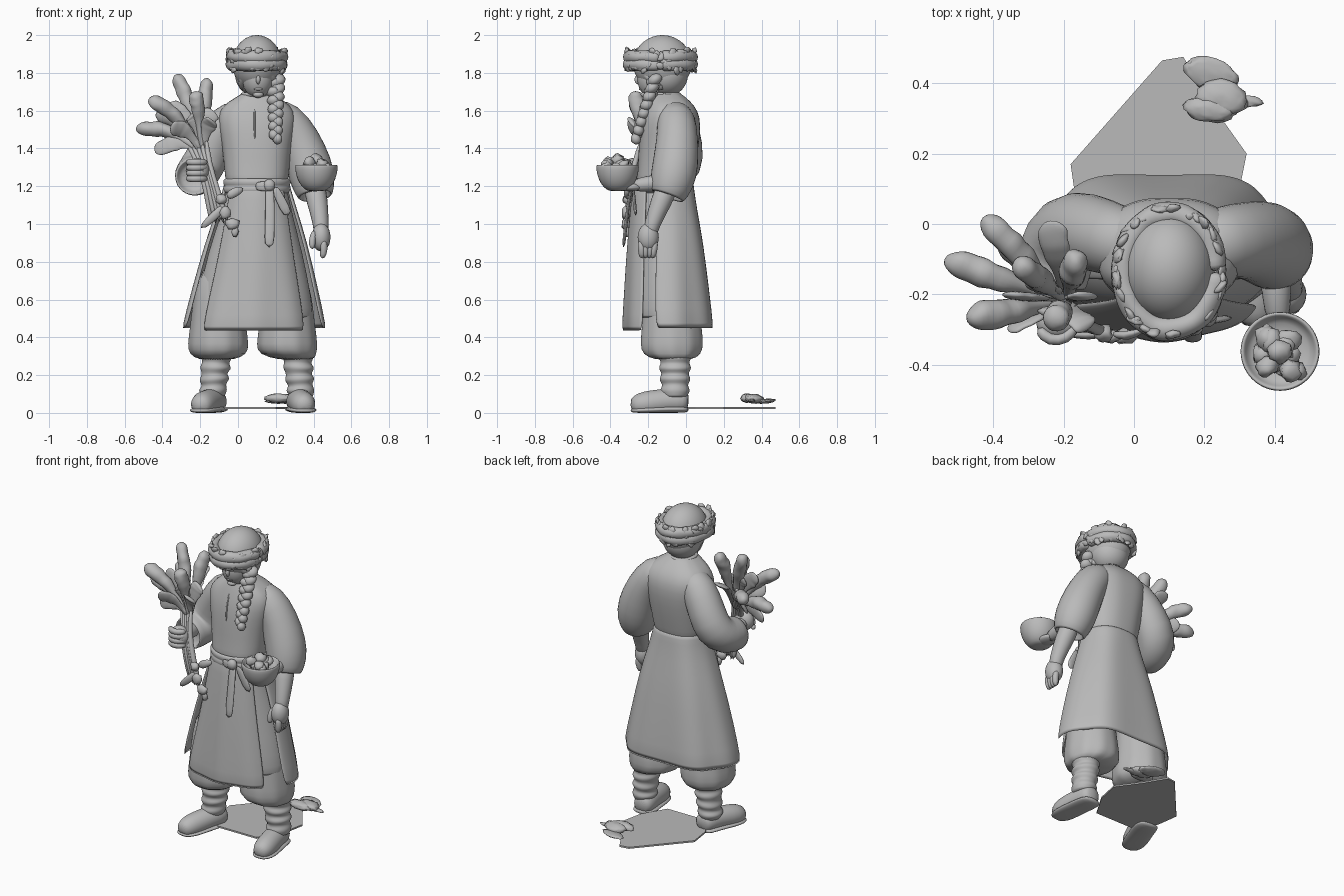
import bpy, bmesh, math, random
from mathutils import Vector, Matrix

random.seed(4)
V = Vector
clay = bpy.data.materials.new("clay_grey")
clay.diffuse_color = (0.49, 0.49, 0.49, 1)


def finish(name, bm, sub=0, thick=0.0):
    for v in bm.verts:
        v.co.z = max(0.0, v.co.z)
    bmesh.ops.recalc_face_normals(bm, faces=bm.faces)
    for f in bm.faces:
        f.smooth = True
    me = bpy.data.meshes.new(name)
    bm.to_mesh(me)
    bm.free()
    me.materials.append(clay)
    ob = bpy.data.objects.new(name, me)
    bpy.context.collection.objects.link(ob)
    if thick:
        m = ob.modifiers.new("thickness", 'SOLIDIFY')
        m.thickness, m.offset = thick, 0
    if sub:
        ob.modifiers.new("smooth", 'SUBSURF').levels = sub
        ob.modifiers["smooth"].render_levels = sub
    return ob


def skin(bm, rings, closed=True, caps=True):
    rows = [[bm.verts.new(p) for p in r] for r in rings]
    n = len(rows[0])
    for a, b in zip(rows, rows[1:]):
        for i in range(n if closed else n - 1):
            j = (i + 1) % n
            bm.faces.new((a[i], a[j], b[j], b[i]))
    if caps and closed:
        bm.faces.new(rows[0])
        bm.faces.new(rows[-1])


def loft(name, rings, n=28, arc=None, fold=0.0, k=7, sub=1, thick=0.0, caps=True, square=1.0):
    """Stacked ellipses (cx, cy, z, rx, ry), optionally only an arc, with folds growing along the stack."""
    bm = bmesh.new()
    out = []
    for q, (cx, cy, z, rx, ry) in enumerate(rings):
        row = []
        for i in range(n):
            a = 2 * math.pi * i / n if arc is None else math.radians(arc[0] + (arc[1] - arc[0]) * i / (n - 1))
            s = 1 + fold * math.cos(k * (a - math.pi / 2) + math.pi) * q / len(rings)
            c, d = (math.copysign(abs(t) ** square, t) for t in (math.cos(a), math.sin(a)))
            row.append((cx + rx * s * c, cy + ry * s * d, z))
        out.append(row)
    skin(bm, out, arc is None, caps)
    return finish(name, bm, sub, thick)


def add_tube(bm, pts, n=10, flat=1.0, hollow=False, rough=0.0):
    """Sweep along (x, y, z, radius) points."""
    P = [V(p[:3]) for p in pts]
    u, out = None, []
    for i, p in enumerate(P):
        t = (P[min(i + 1, len(P) - 1)] - P[max(i - 1, 0)]).normalized()
        if u is None:
            u = t.cross(V((0, 1, 0)) if abs(t.y) < 0.8 else V((0, 0, 1)))
        u = (u - t * u.dot(t)).normalized()
        w = t.cross(u)

        def ring(c, r):
            return [c + (u * math.cos(a) + w * flat * math.sin(a)) * r * (1 + random.uniform(-rough, rough))
                    for a in (2 * math.pi * j / n for j in range(n))]
        out.append(ring(p, pts[i][3]))
    if hollow:
        out += [ring(P[-1], pts[-1][3] * 0.85), ring(P[-1] - t * 0.06, pts[-1][3] * 0.8)]
    skin(bm, out)


def tubes(name, paths, sub=1, **kw):
    bm = bmesh.new()
    for p in paths:
        add_tube(bm, p, **kw)
    return finish(name, bm, sub)


def blobs(name, items, rough=0.0, seg=2):
    """Ellipsoids given as (centre, radii) or (centre, radii, z turn, x turn)."""
    bm = bmesh.new()
    for it in items:
        c, r = it[:2]
        rot = Matrix.Rotation(it[2], 4, 'Z') @ Matrix.Rotation(it[3], 4, 'X') if len(it) > 2 else Matrix()
        m = Matrix.Translation(c) @ rot @ Matrix.Diagonal((*r, 1))
        for v in bmesh.ops.create_icosphere(bm, subdivisions=seg, radius=1, matrix=m)["verts"]:
            v.co = V(c) + (v.co - V(c)) * (1 + random.uniform(-rough, rough))
    return finish(name, bm)


# head, face and hair
blobs("hair_cap", [((.1, -.125, 1.85), (.13, .155, .15)), ((.1, -.105, 1.79), (.115, .115, .115))], seg=4)
blobs("face", [((.105, -.17, 1.77), (.082, .088, .105))], seg=4)
blobs("face_features", [((.107, -.255, 1.765), (.012, .018, .026)), ((.107, -.238, 1.715), (.024, .012, .008)),
                        ((.107, -.215, 1.685), (.03, .026, .018))])
tubes("parted_hair", [[(.105, -.25, 1.83, .018), (.105 + s * .05, -.232, 1.81, .022),
                       (.105 + s * .085, -.18, 1.765, .026), (.105 + s * .08, -.12, 1.71, .02)] for s in (-1, 1)])
loft("neck", [(.1, -.12, 1.63, .07, .075), (.1, -.125, 1.74, .068, .072)], 16)

# plaited hair over the shoulder, alternating lumps around a core
blobs("braid", [((.2 + .01 * (-1) ** i, -.165 - .0072 * i, 1.765 - .0225 * i),
                 (.043 - .0012 * i, .042 - .0011 * i, .03), 0, .5 * (-1) ** i) for i in range(15)], rough=.04)

# wreath of leaves
ring = [2 * math.pi * i / 30 for i in range(31)]
tubes("wreath_band", [[(.1 + .132 * math.cos(a), -.135 + .165 * math.sin(a), z, .038) for a in ring]
                      for z in (1.845, 1.885)], n=8, rough=.15)
leaves = []
for i in range(100):
    a = i * 2 * math.pi / 50
    leaves.append(((.1 + .15 * math.cos(a), -.135 + .18 * math.sin(a), 1.865 + random.uniform(-.048, .052)),
                   (random.uniform(.018, .03), .011, random.uniform(.016, .03)),
                   a + math.pi / 2 + random.uniform(-.5, .5), random.uniform(-.5, .5)))
blobs("wreath_leaves", leaves, rough=.2)

# blouse
loft("blouse", [(.1, -.12, 1.17, .15, .14), (.1, -.115, 1.235, .168, .148), (.1, -.105, 1.29, .172, .15),
                (.1, -.09, 1.42, .185, .16), (.1, -.08, 1.53, .21, .16), (.1, -.078, 1.6, .205, .142),
                (.1, -.09, 1.65, .15, .115), (.1, -.105, 1.685, .085, .085), (.1, -.115, 1.7, .072, .076)],
     36, fold=.012, k=11, square=.82)
tubes("collar", [[(.1 + .076 * math.cos(a), -.115 + .08 * math.sin(a), 1.685, .013) for a in ring]], n=6)
tubes("placket_cords", [[(.09, -.2, 1.64, .006), (.085, -.238, 1.55, .006), (.09, -.248, 1.44, .005)]], n=6)

# wide sleeves
tubes("sleeve_left", [[(.17, -.07, 1.585, .09), (.255, -.05, 1.555, .105), (.325, -.045, 1.45, .112),
                       (.378, -.055, 1.31, .126), (.4, -.075, 1.215, .12), (.41, -.1, 1.145, .095)]],
      n=16, hollow=True)
tubes("sleeve_right", [[(.03, -.07, 1.585, .09), (-.06, -.045, 1.545, .105), (-.13, -.02, 1.42, .112),
                        (-.185, -.015, 1.31, .118), (-.225, -.08, 1.255, .115), (-.235, -.18, 1.25, .104)]],
      n=16, hollow=True)

# forearms and hands
tubes("forearms", [[(.4, -.09, 1.22, .065), (.42, -.13, 1.12, .06), (.44, -.18, 1.0, .043), (.44, -.195, .93, .042)],
                   [(-.225, -.1, 1.26, .052), (-.225, -.2, 1.27, .044), (-.22, -.28, 1.28, .042)],
                   [(.4, -.1, 1.22, .052), (.405, -.2, 1.215, .044), (.41, -.29, 1.2, .035)]])
blobs("hanging_palm", [((.44, -.2, .93), (.05, .056, .075))], seg=3)
tubes("hanging_fingers", [[(.45, -.165 - .024 * i, .92, .021), (.458, -.17 - .022 * i, .865, .022),
                           (.445, -.178 - .018 * i, .815, .016)] for i in range(4)]
      + [[(.41, -.22, .97, .02), (.39, -.235, .91, .021), (.395, -.24, .865, .015)]], n=8)
blobs("gripping_palm", [((-.215, -.285, 1.285), (.062, .05, .064))], seg=3)
tubes("gripping_fingers", [[(-.275, -.295, 1.24 + .029 * i, .018), (-.24, -.335, 1.24 + .029 * i, .02),
                            (-.19, -.325, 1.24 + .029 * i, .02), (-.165, -.29, 1.24 + .029 * i, .016)]
                           for i in range(4)], n=8)
blobs("bowl_palm", [((.41, -.3, 1.195), (.05, .065, .022))], seg=3)

# bowl heaped with food
B = (.415, -.362)
loft("bowl", [(*B, z, r, r) for z, r in ((1.174, .035), (1.18, .06), (1.215, .092), (1.262, .11), (1.308, .115),
                                         (1.316, .108), (1.305, .098), (1.28, .09), (1.275, .03))], 28)
blobs("bowl_food", [((B[0] + random.uniform(-.05, .05), B[1] + random.uniform(-.055, .055),
                      1.3 + random.uniform(-.015, .03)), (.034, .03, .026), i, .4) for i in range(18)]
      + [((*B, 1.335), (.035, .035, .036))], rough=.2)

# coat, apron and belt
loft("coat_skirt", [(.1, -.115, 1.235, .162, .145), (.1, -.115, 1.19, .168, .15), (.1, -.11, 1.08, .2, .162),
                    (.096, -.1, .9, .258, .188), (.09, -.1, .65, .318, .22), (.085, -.09, .44, .365, .237)],
     40, arc=(-13, 193), fold=.045, k=6, thick=.016, square=.82)
loft("apron", [(.1, -.12, 1.21, .165, .155), (.1, -.12, 1.05, .195, .17), (.095, -.115, .8, .245, .195),
               (.088, -.11, .6, .295, .21), (.083, -.11, .43, .33, .22)],
     26, arc=(214, 326), fold=.025, k=9, thick=.014)
loft("under_skirt", [(.1, -.12, 1.2, .155, .14), (.1, -.11, 1.05, .185, .155), (.09, -.1, .85, .25, .17),
                     (.09, -.1, .6, .3, .185), (.085, -.1, .5, .31, .185)],
     20, arc=(185, 355), thick=.01)
loft("belt", [(.1, -.12, z, .168 + d, .155 + d) for z, d in
              ((1.165, 0), (1.172, .012), (1.198, .01), (1.203, .004), (1.208, .01), (1.232, .012), (1.24, 0))],
     24, arc=(185, 355))
tubes("belt_ties", [[(.165, -.285, 1.22, .026), (.17, -.307, 1.1, .027), (.168, -.32, .98, .028), (.165, -.332, .87, .03)],
                    [(.19, -.28, 1.2, .022), (.225, -.275, 1.13, .027), (.27, -.265, 1.04, .03)],
                    [(.09, -.285, 1.2, .022), (.13, -.3, 1.2, .03), (.18, -.3, 1.2, .028)]], n=8, flat=.35)
blobs("belt_knot", [((.165, -.295, 1.205), (.032, .024, .034))])

# baggy trousers, wrapped calves and boots
for side, x, bx, sx in (("right", -.105, -.115, -1), ("left", .26, .315, 1)):
    loft("trouser_" + side, [(x - .02 * sx, -.09, .8, .11, .11), (x, -.08, .6, .135, .145), (x, -.075, .45, .148, .16),
                             (x, -.075, .36, .162, .17), (x, -.075, .31, .152, .158), (bx, -.065, .278, .09, .1)],
         32, fold=.035, k=10)
    loft("calf_wraps_" + side, [(bx + sx * .02 * (7 - i / 2) / 7 + .003 * math.sin(i * 2), -.058, .08 + i * .015,
                                 .062 + .0009 * i + .01 * (i % 4 > 1), .066 + .0009 * i + .01 * (i % 4 > 1))
                                for i in range(16)], 20)
    tx = bx + sx * (.08 if side == "right" else .035)

    def path(r, z):
        return [(bx + (tx - bx) * t, y, z * h, r * k) for t, y, h, k in
                ((0, .015, 1, .6), (0, -.015, 1.05, 1), (.35, -.1, 1.1, .98), (.7, -.18, .9, 1.02),
                 (1, -.25, .75, .95), (1.03, -.295, .65, .5))]
    tubes("boot_" + side, [path(.068, .058)], n=16)
    tubes("boot_sole_" + side, [path(.075, .018)], n=16, flat=.27)

# sheaf of stalks, broad leaves and cobs
tubes("sheaf_stalks", [[(-.05 - .022 * i, -.315 + .01 * i, 1.0 - .01 * (i % 2), .016),
                        (-.11 - .014 * i, -.3, 1.18, .018), (-.155 - .012 * i, -.275, 1.32, .016),
                        (-.17 - .03 * i, -.23 + .02 * i, 1.46, .013)] for i in range(5)], n=7, rough=.15)
base = V((-.19, -.22, 1.38))


def sprout(tip, r):
    d = V(tip) - base
    k = ((0, .45), (.2, .4), (.4, .55), (.52, .95), (.6, .85), (.68, 1.05), (.76, .9), (.85, 1), (.93, .8), (1, .3))
    return [(*(base + d * t + V((0, 0, .05 * math.sin(t * math.pi)))), r * w) for t, w in k]


tubes("sheaf_cobs", [sprout(t, .044) for t in ((-.54, -.1, 1.5), (-.475, -.27, 1.66), (-.33, -.11, 1.79),
                                               (-.165, -.09, 1.77), (-.23, -.28, 1.7), (-.43, .02, 1.58))],
      n=9, rough=.22)
tubes("sheaf_leaves", [sprout(t, .05) for t in (
    (-.44, -.16, 1.38), (-.36, -.3, 1.5), (-.13, -.2, 1.6), (-.24, .01, 1.62), (-.37, -.2, 1.63), (-.13, -.3, 1.54),
    (-.29, -.16, 1.62), (-.39, -.05, 1.47), (-.34, -.1, 1.53), (-.25, -.26, 1.58))],
      n=8, flat=.28, rough=.18)
tubes("sheaf_drooping_ends", [[(-.07, -.31, 1.1, .02), (-.12, -.32, 1.05, .028), (-.2, -.31, .975, .018)],
                              [(-.06, -.31, 1.14, .022), (-.02, -.32, 1.17, .034), (.03, -.3, 1.19, .016)]],
      n=7, flat=.5, rough=.2)
blobs("sheaf_flowers", [((-.03, -.32, 1.0), (.038, .022, .034)), ((-.07, -.32, 1.06), (.03, .022, .035)),
                        ((-.015, -.315, .96), (.018, .014, .03)), ((-.09, -.31, 1.13), (.03, .025, .03))], rough=.2)

# flat ground slab and fallen leaf
bm = bmesh.new()
face = bm.faces.new([bm.verts.new((x, y, .02)) for x, y in (
    (-.18, .17), (-.16, .03), (-.08, -.1), (.2, -.1), (.29, .05), (.32, .2), (.22, .34), (.14, .475), (.08, .465))])
up = bmesh.ops.extrude_face_region(bm, geom=[face])["geom"]
bmesh.ops.translate(bm, vec=(0, 0, .01), verts=[g for g in up if isinstance(g, bmesh.types.BMVert)])
for f in finish("ground_slab", bm).data.polygons:
    f.use_smooth = False
blobs("fallen_leaf", [((.22, .425, .062), (.08, .045, .012), -.3, .15), ((.25, .36, .075), (.075, .05, .025), -.2, -.1),
                      ((.215, .325, .078), (.075, .035, .025), -.1, 0), ((.295, .35, .065), (.075, .018, .01), -.05, 0)],
      rough=.1, seg=3)
